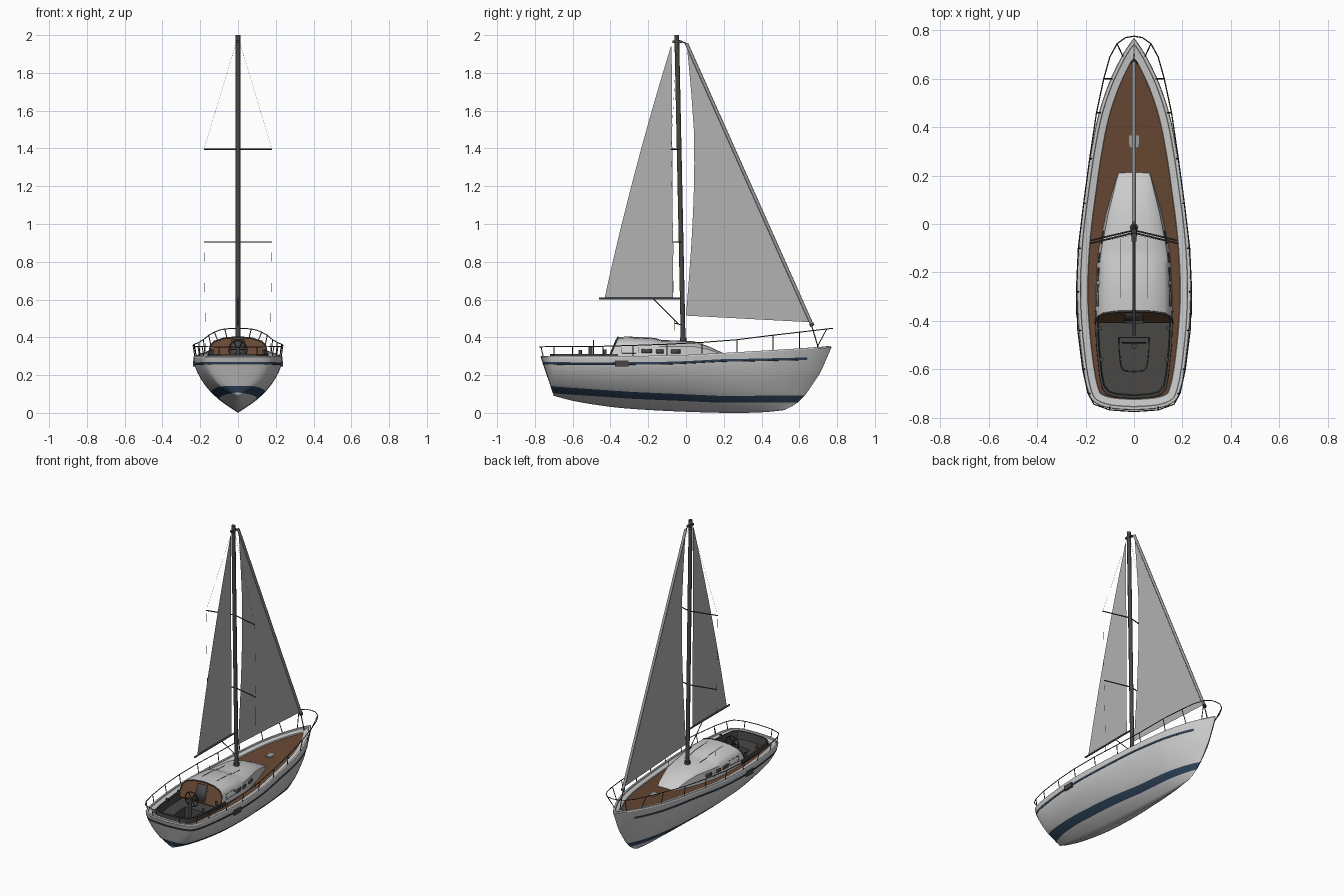
import bpy, bmesh, math
from mathutils import Vector

if "Cube" in bpy.data.objects:
    bpy.data.objects.remove(bpy.data.objects["Cube"])


def mat(name, c):
    m = bpy.data.materials.new(name)
    m.diffuse_color = (*c, 1)
    m.use_nodes = True
    m.node_tree.nodes["Principled BSDF"].inputs["Base Color"].default_value = m.diffuse_color
    return m


WHITE = mat("hull_white", (.60, .60, .60))
BLUE = mat("navy_stripe", (.03, .06, .11))
TEAK = mat("teak_brown", (.135, .064, .033))
DARK = mat("dark_grey", (.065, .063, .06))
SAIL = mat("sail_grey", (.45, .445, .445))
METAL = mat("furler_grey", (.33, .33, .33))
BLACK = mat("near_black", (.025, .025, .025))


def tab(x, pts):
    """Piecewise linear lookup; the values may be numbers or tuples."""
    if x <= pts[0][0]:
        return pts[0][1]
    for (a, p), (b, q) in zip(pts, pts[1:]):
        if x <= b:
            t = (x - a) / (b - a)
            return p + (q - p) * t
    return pts[-1][1]


def mesh(name, verts, faces, mats, mirror=False, thick=0, idx=None):
    me = bpy.data.meshes.new(name)
    me.from_pydata(verts, [], faces)
    for m in mats:
        me.materials.append(m)
    if idx:
        for p, i in zip(me.polygons, idx):
            p.material_index = i
    bm = bmesh.new()
    bm.from_mesh(me)
    bmesh.ops.remove_doubles(bm, verts=bm.verts, dist=1e-5)
    bmesh.ops.recalc_face_normals(bm, faces=bm.faces)
    bm.to_mesh(me)
    bm.free()
    o = bpy.data.objects.new(name, me)
    bpy.context.collection.objects.link(o)
    if mirror:
        md = o.modifiers.new("mirror", 'MIRROR')
        md.merge_threshold = 1e-4
    if thick:
        md = o.modifiers.new("thickness", 'SOLIDIFY')
        md.thickness, md.offset = thick, 0
    return o


def grid(name, rows, mats, rule=None, **kw):
    n = len(rows[0])
    verts = [p for r in rows for p in r]
    faces, idx = [], []
    for i in range(len(rows) - 1):
        for j in range(n - 1):
            faces.append((i * n + j, i * n + j + 1, (i + 1) * n + j + 1, (i + 1) * n + j))
            idx.append(rule(i, j) if rule else 0)
    return mesh(name, verts, faces, mats, idx=idx, **kw)


def tubes(name, paths, r, m, both=False):
    cu = bpy.data.curves.new(name, 'CURVE')
    cu.dimensions, cu.bevel_depth, cu.bevel_resolution, cu.use_fill_caps = '3D', r, 2, True
    for s in ((1, -1) if both else (1,)):
        for path in paths:
            sp = cu.splines.new('POLY')
            sp.points.add(len(path) - 1)
            for q, p in zip(sp.points, path):
                q.co = (p[0] * s, p[1], p[2], 1)
    cu.materials.append(m)
    o = bpy.data.objects.new(name, cu)
    bpy.context.collection.objects.link(o)
    return o


def box(name, c, d, m, mirror=False):
    v = [(c[0] + sx * d[0] / 2, c[1] + sy * d[1] / 2, c[2] + sz * d[2] / 2)
         for sx in (-1, 1) for sy in (-1, 1) for sz in (-1, 1)]
    f = [(0, 1, 3, 2), (4, 6, 7, 5), (0, 4, 5, 1), (2, 3, 7, 6), (0, 2, 6, 4), (1, 5, 7, 3)]
    return mesh(name, v, f, [m], mirror=mirror)


# Hull stations, stern to bow: half width, sheer y, sheer z, keel y, keel z
keys = [(0, -.77, .295, -.70, .09), (.10, -.762, .295, -.698, .09), (.16, -.74, .295, -.693, .089),
        (.188, -.70, .295, -.68, .085), (.21, -.60, .294, -.58, .06), (.23, -.42, .294, -.40, .032),
        (.236, -.25, .295, -.24, .018), (.225, -.05, .298, -.05, .008), (.20, .15, .308, .12, .002),
        (.178, .30, .316, .24, 0), (.148, .45, .325, .35, .001), (.105, .58, .333, .43, .005),
        (.058, .68, .34, .48, .01), (.025, .735, .344, .505, .013), (0, .77, .347, .52, .015)]
K = [Vector(k) for k in keys]
st = []
for i in range(len(K) - 1):
    a, b, c, d = K[max(i - 1, 0)], K[i], K[i + 1], K[min(i + 2, len(K) - 1)]
    for s in range(4):
        t = s / 4
        st.append(.5 * (2 * b + (c - a) * t + (2 * a - 5 * b + 4 * c - d) * t * t
                        + (3 * b - a - 3 * c + d) * t ** 3))
st.append(K[-1])
G = [(0, 0), (.08, .2), (.17, .38), (.26, .52), (.35, .63), (.52, .79), (.69, .905), (.86, .98), (1, 1)]
H = [(0, 0), (.06, .17), (.14, .32), (.26, .47), (.6, .77), (1, 1)]
LOW = [(-.77, .107), (-.3, .075), (.2, .054), (.77, .056)]

rows, rub = [], []
for w, ys, zs, yk, zk in st:
    lo = tab(ys, LOW)
    hi, b = lo + .036, zs - .038 - .04 * max(0, ys - .2)
    zz = [zk + (lo - zk) * i / 4 for i in range(4)] + [lo]
    zz += [hi + (b - hi) * i / 7 for i in range(8)] + [b + .012, zs]
    row = []
    for z in zz:
        f = (z - zk) / (zs - zk)
        h = tab(f, H) if ys > 0 else f
        row.append((max(w, 0) * tab(f, G), yk + (ys - yk) * h, z))
    rows.append(row)
    if ys < .66:
        rub.append(row[12])
grid("hull", rows, [WHITE, BLUE], mirror=True,
     rule=lambda i, j: 1 if j == 4 or (j == 12 and st[i][1] < .65) else 0)
tubes("rub_rail", [rub], .002, DARK, both=True)

# Gunwale and deck, inset from the sheer line
P = [Vector((max(s[0], 0), s[1])) for s in st]


def inset(i, d):
    a = P[i - 1] if i else Vector((-P[1].x, P[1].y))
    b = P[i + 1] if i < len(P) - 1 else Vector((-P[-2].x, P[-2].y))
    t = (b - a).normalized()
    k = 2 if i == len(P) - 1 else 1
    q = P[i] - Vector((t.y, -t.x)) * d * k
    return max(q.x, 0), min(q.y, .77 - 2 * d)


COCK = [(-.71, 0), (-.705, .07), (-.695, .105), (-.67, .125), (-.62, .135), (-.5, .147), (-.37, .152)]
rim, deck = [], []
for i, s in enumerate(st):
    z = s[2]
    ring = [(*inset(i, d), z + dz) for d, dz in
            ((0, 0), (.003, .007), (.014, .007), (.016, 0), (.044, -.004), (.046, -.012))]
    rim.append(ring)
    x, y, zd = ring[-1]
    inner = min(x, tab(y, COCK) * 1.04) if -.71 < y < -.37 else 0
    deck.append([(x, y, zd), ((x + inner) / 2, y, zd + .002), (inner, y, zd + .003)])
grid("gunwale", rim, [WHITE], mirror=True)
grid("teak_deck", deck, [TEAK], mirror=True)

# Cockpit tub: coaming, benches and footwell
half = [(c, y) for y, c in COCK]
loop = half + [(-x, y) for x, y in reversed(half[1:])]
tub = []
for k, z in ((1.07, .275), (1.06, .312), (1, .312), (.97, .262), (.42, .26), (.4, .19), (.01, .19)):
    tub.append([(x * k, -.54 + (y + .54) * k, z) for x, y in loop + loop[:1]])
grid("cockpit", tub, [DARK])
box("cockpit_step", (0, -.45, .23), (.07, .03, .05), TEAK)

# Steering wheel and pedestal
ring = [(.048 * math.cos(a), -.49, .335 + .048 * math.sin(a)) for a in [i * math.tau / 24 for i in range(25)]]
spokes = [[(0, -.49, .335), ring[i * 4]] for i in range(6)]
tubes("steering_wheel", [ring] + spokes, .003, BLACK)
tubes("wheel_pedestal", [[(0, -.505, .19), (0, -.505, .35)]], .011, DARK)

# Cabin: y, base half width, top half width, shoulder z, centre z, rearward lean
cab = [Vector(c) for c in [(.215, .065, .062, .298, .30, 0), (.19, .075, .07, .312, .32, 0), (.12, .095, .087, .335, .352, 0),
       (.04, .117, .107, .352, .38, 0), (-.1, .145, .134, .352, .384, 0), (-.14, .15, .139, .352, .386, 0),
       (-.165, .152, .141, .354, .397, 0), (-.3, .158, .146, .357, .404, 0), (-.36, .16, .147, .355, .402, .05)]]
CT = [(c[0], c) for c in reversed(cab)]


def section(c):
    y, wb, wt, zs, zc, lean = c
    pts = [(wb, .285), (wt, zs), (wt * .86, zs + .5 * (zc - zs)), (wt * .5, zs + .87 * (zc - zs)), (0, zc)]
    return [(x, y - lean * (zc - z) / (zc - .285), z) for x, z in pts]


grid("cabin", [section(c) for c in cab], [WHITE], mirror=True)
rear = section(cab[-1])
mesh("companionway_bulkhead", rear + [(0, rear[0][1], .285)], [tuple(range(6))], [TEAK], mirror=True)
tubes("cabin_rear_trim", [rear], .004, DARK, both=True)
mesh("companionway_door", [(-.04, -.409, .295), (.04, -.409, .295), (.034, -.37, .388), (-.034, -.37, .388)],
     [(0, 1, 2, 3)], [DARK], thick=.004)


def side_pt(y, v):
    c = tab(y, CT)
    return (c[1] + (c[2] - c[1]) * v + .0005, y, .285 + (c[3] - .285) * v)


def pane(a, b, lo, hi):
    return [side_pt(a, lo), side_pt(b, lo), side_pt(b, hi), side_pt(a, hi)]


# Cabin side windows, roof rails, hatch and winches
for n, (a, b) in enumerate([(-.235, -.18), (-.16, -.12), (-.08, -.03)]):
    mesh("cabin_window_%d" % n, pane(a, b, .45, .75), [(0, 1, 2, 3)], [DARK], mirror=True, thick=.003)
q = pane(-.34, -.25, .45, .9)
tubes("rear_window_frame", [q + q[:1]], .0015, DARK, both=True)
roof = []
for i in range(8):
    y = -.06 - .035 * i
    c = tab(y, CT)
    roof.append((.055, y, c[3] + .87 * (c[4] - c[3]) + .004))
tubes("roof_handrail", [roof], .001, DARK, both=True)
box("foredeck_hatch", (0, .34, .309), (.04, .05, .012), METAL)
tubes("winch", [[(.14, -.43, .31), (.14, -.43, .335)], [(.135, -.56, .31), (.135, -.56, .332)]], .009, DARK, both=True)
box("hull_vent", (.233, -.34, .262), (.012, .07, .032), DARK, mirror=True)

# Guard rails all round, with stanchions
RZ = [(-.77, .35), (-.4, .353), (0, .367), (.25, .385), (.45, .41), (.77, .447)]
rail = [(0, -.775), (.1, -.768), (.165, -.745), (.19, -.70), (.212, -.6), (.232, -.44), (.238, -.28), (.23, -.1),
        (.208, .085), (.183, .27), (.155, .46), (.125, .6), (.1, .69), (.07, .745), (.035, .77), (0, .776)]
rail = [(x, y, tab(y, RZ)) for x, y in rail]
WT = [(s[1], s[0]) for s in st]
ST = [(s[1], s[2]) for s in st]
posts = []
for i in (1, 3, 4, 5, 6, 7, 8, 9, 10, 11, 13):
    x, y, z = rail[i]
    yb = min(max(y, -.755), .69)
    posts.append([(min(x, max(tab(yb, WT) - .008, 0)), yb, tab(yb, ST)), (x, y, z)])
tubes("guard_rail", [rail], .0026, DARK, both=True)
tubes("stanchions", posts, .0025, DARK, both=True)


# Mast, spreaders, boom and rigging
def mast_y(z):
    return -.015 - .034 * (z - .38) / 1.62


tubes("mast", [[(0, mast_y(.36), .36), (0, mast_y(2), 2)]], .0125, DARK)
tubes("mast_collar", [[(0, -.015, .375), (0, -.015, .40)]], .018, DARK)
box("masthead", (0, -.047, 1.965), (.02, .05, .012), DARK)
tips = [(.18, -.068, .905), (.18, -.08, 1.395)]
tubes("spreaders", [[(0, mast_y(t[2]), t[2]), t] for t in tips], .0035, DARK, both=True)
tubes("shrouds", [[(.17, -.06, .3), tips[0], tips[1], (.01, -.048, 1.96)]], .0004, METAL, both=True)
tubes("boom", [[(0, -.46, .605), (0, -.025, .605)]], .0055, DARK)
tubes("boom_vang", [[(0, -.17, .6), (0, -.04, .47)], [(0, -.06, .475), (0, -.02, .465)]], .0025, DARK)
tubes("jib_furler", [[(0, .003, 1.955), (0, .665, .47)]], .009, METAL)
tubes("forestay", [[(0, .66, .48), (0, .70, .345)], [(0, -.045, 1.975), (0, .003, 1.955)]], .003, DARK)
tubes("furler_drum", [[(0, .663, .475), (0, .669, .46)]], .012, DARK)


# Sails: strips between the front and back edges, bottom to top
def sail(name, front, back, lo, hi):
    N = 16
    r = []
    for i in range(N + 1):
        t = i / N
        r.append([(0, f(t), l + (h - l) * t) for f, l, h in ((front, lo[0], hi), (back, lo[1], hi))])
    grid(name, r, [SAIL])


sail("mainsail", lambda t: -.068 - .008 * t,
     lambda t: -.43 + .35 * t - .06 * t * (1 - t), (.612, .612), 1.94)
sail("jib", lambda t: .66 - .655 * t,
     lambda t: tab(t, [(0, 0), (.14, .016), (.28, .03), (.42, .04), (.55, .044), (.68, .042), (.84, .026), (1, .004)]),
     (.48, .515), 1.95)

# Smooth shading with sharp edges kept
bpy.ops.object.select_all(action='DESELECT')
for o in bpy.data.objects:
    if o.type == 'MESH':
        o.select_set(True)
        bpy.context.view_layer.objects.active = o
bpy.ops.object.shade_smooth_by_angle(angle=math.radians(35))
